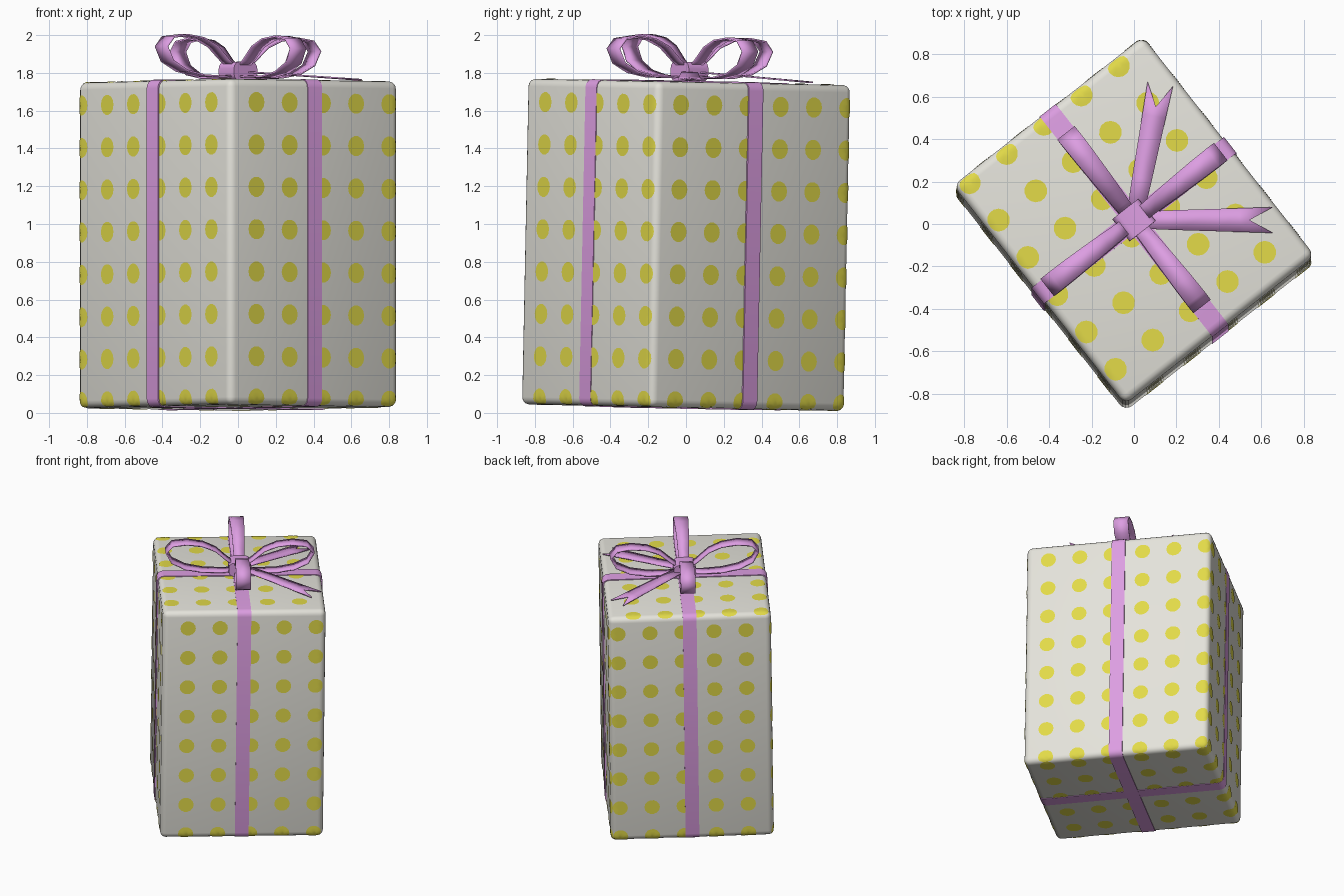
import bpy, bmesh, math
from mathutils import Vector, Matrix

if "Cube" in bpy.data.objects:
    bpy.data.objects.remove(bpy.data.objects["Cube"])

# Box half sizes, edge radius, and the slightly tipped placement
HX, HY, HZ, R = 0.568, 0.656, 0.8625, 0.04
HALF = Vector((HX, HY, HZ))
PLACE = (Matrix.Translation((0, 0, 0.89)) @ Matrix.Rotation(-0.02, 4, 'X')
         @ Matrix.Rotation(math.radians(38.1), 4, 'Z'))


def material(name, rgb):
    m = bpy.data.materials.new(name)
    m.diffuse_color = (*rgb, 1)
    m.use_nodes = True
    m.node_tree.nodes["Principled BSDF"].inputs["Base Color"].default_value = m.diffuse_color
    return m


PAPER = material("off_white_paper", (0.78, 0.77, 0.71))
YELLOW = material("yellow_dot", (0.76, 0.70, 0.065))
PINK = material("orchid_ribbon", (0.72, 0.34, 0.76))


def finish(name, bm, mat, thick=0, angle=40):
    me = bpy.data.meshes.new(name)
    bm.to_mesh(me)
    bm.free()
    ob = bpy.data.objects.new(name, me)
    bpy.context.collection.objects.link(ob)
    me.materials.append(mat)
    ob.matrix_world = PLACE
    if thick:
        s = ob.modifiers.new("thickness", 'SOLIDIFY')
        s.thickness, s.offset = thick, 0
    bpy.ops.object.select_all(action='DESELECT')
    ob.select_set(True)
    bpy.context.view_layer.objects.active = ob
    bpy.ops.object.shade_smooth_by_angle(angle=math.radians(angle))
    return ob


def block(name, half, mat, radius, axis=None, centre=(0, 0, 0)):
    """Rounded box; with an axis only edges along that axis are rounded."""
    bm = bmesh.new()
    bmesh.ops.create_cube(bm, size=2)
    bmesh.ops.scale(bm, vec=half, verts=bm.verts)
    edges = [e for e in bm.edges if axis is None
             or abs(e.verts[0].co[axis] - e.verts[1].co[axis]) > 1e-4]
    bmesh.ops.bevel(bm, geom=edges, offset=radius, segments=4, profile=0.5, affect='EDGES')
    bmesh.ops.translate(bm, vec=centre, verts=bm.verts)
    return finish(name, bm, mat)


# Wrapped box and the two crossing ribbon bands
block("gift_box", (HX, HY, HZ), PAPER, R)
block("ribbon_band_wide_sides", (0.048, HY + 0.004, HZ + 0.004), PINK, R + 0.004, axis=0)
block("ribbon_band_narrow_sides", (HX + 0.009, 0.048, HZ + 0.006), PINK, R + 0.007, axis=1)


# Polka dots, laid onto the rounded surface
def on_surface(p, lift):
    c = Vector([max(-h + R, min(h - R, x)) for x, h in zip(p, HALF)])
    return c + (p - c).normalized() * (R + lift)


def dot(bm, axis, sign, a, b):
    i, j = [k for k in range(3) if k != axis]

    def point(r, t):
        p = Vector((0, 0, 0))
        p[axis] = sign * HALF[axis]
        p[i] = a + r * math.cos(t)
        p[j] = b + r * math.sin(t)
        return bm.verts.new(on_surface(p, 0.0025))
    n = 14
    rings = [[point(r, 2 * math.pi * k / n) for k in range(n)] for r in (0.018, 0.036, 0.054)]
    faces = [bm.faces.new(rings[0])]
    for lo, hi in zip(rings, rings[1:]):
        for k in range(n):
            m = (k + 1) % n
            faces.append(bm.faces.new((lo[k], hi[k], hi[m], lo[m])))
    for f in faces:
        f.normal_update()
        if f.normal[axis] * sign < 0:
            f.normal_flip()


bm = bmesh.new()
cols_x = [0.055 + 0.2235 * k for k in range(-2, 3)]
cols_y = [-0.052 + 0.2235 * k for k in range(-2, 4)]
rows = [-0.83 + 0.2243 * k for k in range(8)]
for sign in (-1, 1):
    for z in rows:
        for x in cols_x:
            dot(bm, 1, sign, x, z)
        for y in cols_y:
            dot(bm, 0, sign, y, z)
    for x in cols_x:
        for y in cols_y:
            dot(bm, 2, sign, -x if sign > 0 else x, y)
finish("polka_dots", bm, YELLOW)

# Bow loops: teardrop path (distance out, height above box centre, half width)
LOOP = [(0.02, 0.925, 0.036), (0.09, 0.975, 0.038), (0.17, 1.045, 0.042), (0.26, 1.083, 0.046),
        (0.37, 1.096, 0.050), (0.47, 1.082, 0.052), (0.515, 1.03, 0.052), (0.475, 0.955, 0.052),
        (0.38, 0.908, 0.050), (0.26, 0.887, 0.046), (0.13, 0.885, 0.041), (0.02, 0.895, 0.036)]


def strip(bm, path, turn):
    rot = Matrix.Rotation(turn, 3, 'Z')
    pairs = [[bm.verts.new(rot @ Vector((r, s * w, z))) for s in (-1, 1)] for r, z, w in path]
    for p, q in zip(pairs, pairs[1:]):
        bm.faces.new((p[0], q[0], q[1], p[1]))
    return pairs


for k, lift in enumerate((0, 0, 0.012, 0)):
    bm = bmesh.new()
    path = [(r, z + lift * r / 0.45, w) for r, z, w in LOOP]
    strip(bm, path, k * math.pi / 2)
    finish("bow_loop_%d" % (k + 1), bm, PINK, 0.01)

# Ribbon tails with notched ends
for k, deg in enumerate((-38, 41)):
    bm = bmesh.new()
    pairs = strip(bm, [(0.03, 0.915, 0.04), (0.2, 0.905, 0.047), (0.4, 0.891, 0.053),
                       (0.5, 0.884, 0.056)], math.radians(deg))
    rot = Matrix.Rotation(math.radians(deg), 3, 'Z')
    notch = bm.verts.new(rot @ Vector((0.545, 0, 0.881)))
    tips = [bm.verts.new(rot @ Vector((0.655, s * 0.061, 0.873))) for s in (-1, 1)]
    a, b = pairs[-1]
    bm.faces.new((a, notch, b))
    bm.faces.new((a, tips[0], notch))
    bm.faces.new((b, notch, tips[1]))
    bmesh.ops.recalc_face_normals(bm, faces=bm.faces)
    finish("ribbon_tail_%d" % (k + 1), bm, PINK, 0.008)

# Knot in the middle of the bow
block("bow_knot", (0.078, 0.066, 0.05), PINK, 0.035, axis=1, centre=(0, 0, 0.918))
